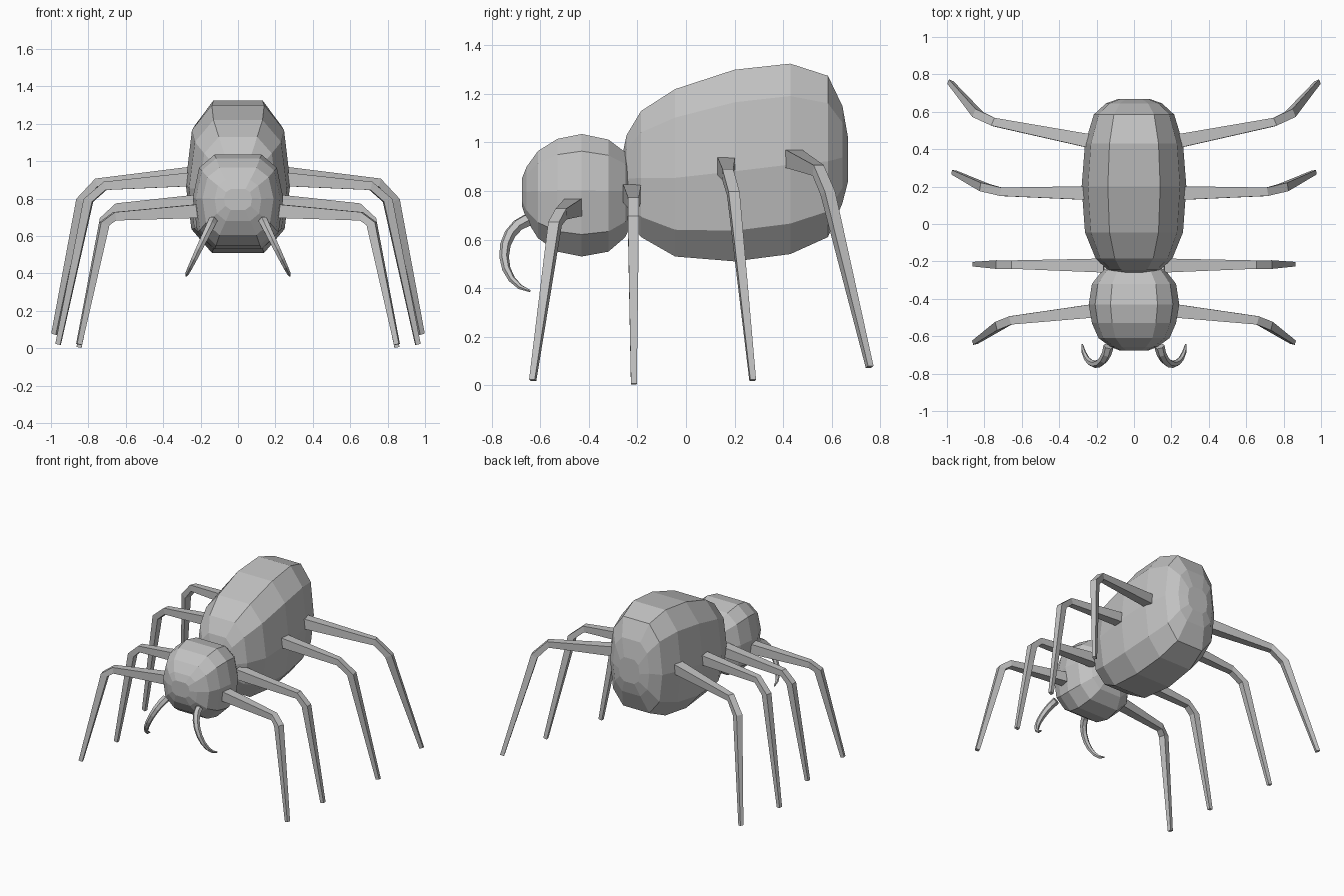
import bpy, bmesh, math
from mathutils import Vector

if "Cube" in bpy.data.objects:
    bpy.data.objects.remove(bpy.data.objects["Cube"])

grey = bpy.data.materials.new("grey")
grey.diffuse_color = (0.54, 0.54, 0.54, 1)
grey.use_nodes = True
grey.node_tree.nodes["Principled BSDF"].inputs["Base Color"].default_value = grey.diffuse_color


def skin(name, rings):
    """Flat-shaded skin over equal-sized rings, closed at both ends."""
    bm = bmesh.new()
    loops = [[bm.verts.new(p) for p in ring] for ring in rings]
    n = len(loops[0])
    for a, b in zip(loops, loops[1:]):
        for i in range(n):
            j = (i + 1) % n
            bm.faces.new((a[i], a[j], b[j], b[i]))
    bm.faces.new(loops[0])
    bm.faces.new(loops[-1])
    bmesh.ops.recalc_face_normals(bm, faces=bm.faces)
    mesh = bpy.data.meshes.new(name)
    bm.to_mesh(mesh)
    bm.free()
    mesh.materials.append(grey)
    obj = bpy.data.objects.new(name, mesh)
    bpy.context.collection.objects.link(obj)
    return obj


def body(name, stations, half):
    """Body segment: stations are (y, bottom, top, half width)."""
    section = half + [(-x, z) for x, z in reversed(half)]
    rings = []
    for y, low, high, w in stations:
        mid, h = (low + high) / 2, (high - low) / 2
        rings.append([(x * w, y, mid + z * h) for x, z in section])
    return skin(name, rings)


def limb(name, points, side, sides=4):
    """Tapered tube: points are (x, y, z, thickness across side, thickness in bend plane)."""
    pts = [Vector(p[:3]) for p in points]
    side = Vector(side).normalized()
    rings = []
    for i, p in enumerate(pts):
        a, b = pts[max(i - 1, 0)], pts[min(i + 1, len(pts) - 1)]
        up = (b - a).normalized().cross(side).normalized()
        k = 0.5 / math.cos(math.pi / sides)
        ring = []
        for s in range(sides):
            t = 2 * math.pi * (s + 0.5) / sides
            ring.append(p + side * math.cos(t) * points[i][3] * k
                        + up * math.sin(t) * points[i][4] * k)
        rings.append(ring)
    return skin(name, rings)


def mirrored(name, points, side, sides=4):
    limb(name + "_right", points, side, sides)
    flip = [(-p[0], *p[1:]) for p in points]
    limb(name + "_left", flip, (-side[0], side[1], side[2]), sides)


# Abdomen
body("abdomen", [
    (-0.26, 0.74, 0.96, 0.09), (-0.245, 0.69, 1.03, 0.14),
    (-0.185, 0.61, 1.13, 0.205), (-0.045, 0.53, 1.22, 0.262),
    (0.20, 0.51, 1.30, 0.28), (0.43, 0.54, 1.325, 0.262),
    (0.585, 0.61, 1.275, 0.215), (0.645, 0.75, 1.15, 0.15),
    (0.668, 0.84, 1.02, 0.085),
], [(0.5, 1), (0.88, 0.66), (1, -0.06), (0.89, -0.68), (0.5, -1)])

# Head
body("head", [
    (-0.677, 0.74, 0.85, 0.075), (-0.657, 0.68, 0.90, 0.125),
    (-0.61, 0.605, 0.965, 0.19), (-0.53, 0.55, 1.015, 0.225),
    (-0.43, 0.53, 1.035, 0.242), (-0.32, 0.55, 1.012, 0.225),
    (-0.25, 0.61, 0.96, 0.17), (-0.215, 0.69, 0.88, 0.11),
], [(0.52, 1), (0.86, 0.72), (1, 0.08), (0.9, -0.64), (0.52, -1)])

# Legs: base, upper end, bent knee, tip
legs = {
    "front_leg": [(0.18, -0.46, 0.735), (0.66, -0.515, 0.705),
                  (0.715, -0.54, 0.665), (0.85, -0.632, 0.02)],
    "second_leg": [(0.16, -0.222, 0.79), (0.65, -0.217, 0.752),
                   (0.715, -0.217, 0.69), (0.85, -0.215, 0.004)],
    "third_leg": [(0.22, 0.165, 0.905), (0.71, 0.172, 0.868),
                  (0.80, 0.195, 0.79), (0.962, 0.275, 0.02)],
    "rear_leg": [(0.22, 0.44, 0.935), (0.75, 0.545, 0.885),
                 (0.835, 0.585, 0.79), (0.982, 0.757, 0.075)],
}
widths = [(0.075, 0.075), (0.045, 0.045), (0.046, 0.048), (0.024, 0.027)]
for name, path in legs.items():
    d = Vector(path[-1]) - Vector(path[0])
    mirrored(name, [p + w for p, w in zip(path, widths)], (-d.y, d.x, 0))

# Curved fangs, sweeping forward then back
fang = []
for i in range(9):
    t = i / 8
    a = math.radians(75 - 155 * t)
    z = 0.535 + 0.15 * math.sin(a)
    x = 0.135 + 0.145 * (0.682 - z) / 0.3
    w = 0.04 * (1 - t) ** 0.6 + 0.008
    fang.append((x, -0.62 - 0.13 * math.cos(a), z, w, w))
mirrored("fang", fang, (0.9, 0, 0.435), 6)
